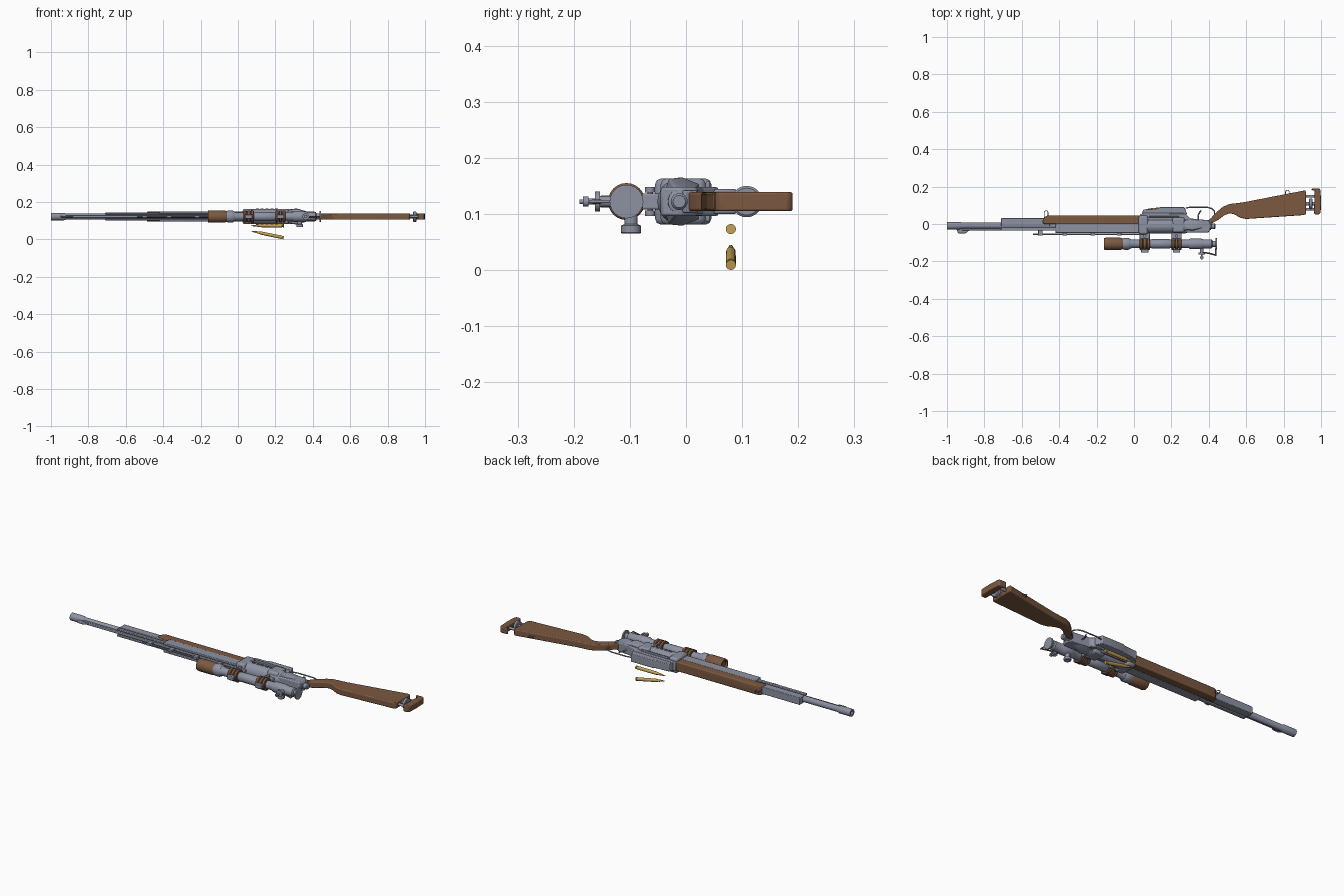
import bpy, bmesh, math
from mathutils import Matrix, Vector

if "Cube" in bpy.data.objects:
    bpy.data.objects.remove(bpy.data.objects["Cube"])

Z = 0.122  # the rifle lies on its side; its mid plane is at this height


def material(name, rgb):
    m = bpy.data.materials.new(name)
    m.diffuse_color = (*rgb, 1)
    m.use_nodes = True
    m.node_tree.nodes["Principled BSDF"].inputs["Base Color"].default_value = m.diffuse_color
    return m


STEEL = material("blue grey steel", (0.27, 0.29, 0.365))
WOOD = material("brown wood", (0.20, 0.10, 0.053))
BRASS = material("brass", (0.56, 0.36, 0.09))


def finish(name, bm, mat, bevel=0, segs=2):
    bmesh.ops.recalc_face_normals(bm, faces=bm.faces)
    me = bpy.data.meshes.new(name)
    bm.to_mesh(me)
    bm.free()
    ob = bpy.data.objects.new(name, me)
    bpy.context.collection.objects.link(ob)
    me.materials.append(mat)
    if bevel:
        b = ob.modifiers.new("bevel", 'BEVEL')
        b.width, b.segments, b.limit_method = bevel, segs, 'ANGLE'
    return ob


def box(name, x, y, z, mat=STEEL, bevel=0.003):
    """Box from (min, max) pairs on each axis."""
    bm = bmesh.new()
    bmesh.ops.create_cube(bm, size=1)
    for v in bm.verts:
        v.co = [(a + b) / 2 + c * (b - a) for (a, b), c in zip((x, y, z), v.co)]
    return finish(name, bm, mat, bevel)


def lathe(name, pts, at=(0, 0, 0), axis='x', mat=STEEL, n=24, close=False):
    """Turn (distance, radius) points about an axis; close makes a hollow tube."""
    bm = bmesh.new()
    rings = [[bm.verts.new((d, r * math.cos(2 * math.pi * i / n), r * math.sin(2 * math.pi * i / n)))
              for i in range(n)] for d, r in pts]
    pairs = list(zip(rings, rings[1:])) + ([(rings[-1], rings[0])] if close else [])
    for a, b in pairs:
        for i in range(n):
            bm.faces.new((a[i], a[(i + 1) % n], b[(i + 1) % n], b[i]))
    if not close:
        bm.faces.new(rings[0])
        bm.faces.new(rings[-1])
    rot = {'x': Matrix(), 'y': Matrix.Rotation(math.pi / 2, 4, 'Z'),
           'z': Matrix.Rotation(-math.pi / 2, 4, 'Y')}[axis]
    bmesh.ops.transform(bm, matrix=Matrix.Translation(Vector(at)) @ rot, verts=bm.verts)
    return finish(name, bm, mat)


def plate(name, pts, half, mat=STEEL, bevel=0.003, segs=2):
    """Side outline (x, y) extruded to both sides of the mid plane."""
    bm = bmesh.new()
    f = bm.faces.new([bm.verts.new((x, y, Z - half)) for x, y in pts])
    ext = bmesh.ops.extrude_face_region(bm, geom=[f])["geom"]
    bmesh.ops.translate(bm, vec=(0, 0, 2 * half), verts=[e for e in ext if isinstance(e, bmesh.types.BMVert)])
    return finish(name, bm, mat, bevel, segs)


def wire(name, pts, r, mat=STEEL):
    cu = bpy.data.curves.new(name, 'CURVE')
    cu.dimensions, cu.bevel_depth, cu.bevel_resolution = '3D', r, 2
    sp = cu.splines.new('POLY')
    sp.points.add(len(pts) - 1)
    for p, c in zip(sp.points, pts):
        p.co = (*c, 1)
    cu.use_fill_caps = True
    cu.materials.append(mat)
    ob = bpy.data.objects.new(name, cu)
    bpy.context.collection.objects.link(ob)


# Barrel with hollow muzzle, top rib and front sight
BY = -0.009
lathe("barrel", [(-1, .010), (-1, .020), (-.93, .020), (-.92, .016), (.05, .018), (.05, .010), (-.9, .010)],
      (0, BY, Z), close=True)
box("barrel_rib", (-.92, .03), (-.034, -.018), (Z - .008, Z + .008))
plate("front_sight", [(-.95, -.025), (-.94, -.05), (-.90, -.05), (-.87, -.025)], .004)
box("fore_end_steel", (-.71, -.45), (-.012, .031), (Z - .020, Z + .020))
for k, s in (("left", -1), ("right", 1)):
    box("barrel_side_rail_" + k, (-.71, .03), (-.036, -.018), (Z + s * .016 - .005, Z + s * .016 + .005))
    box("barrel_shroud_" + k, (-.42, .04), (-.048, .004), (Z + s * .020 - .006, Z + s * .020 + .006))
wire("sight_rod", [(-.54, -.055, Z), (.05, -.055, Z)], .004)
for i, x in enumerate((-.5, -.37, -.22, -.08)):
    box(f"rod_bracket_{i}", (x - .012, x + .012), (-.062, -.03), (Z - .007, Z + .007), bevel=.002)

# Wooden handguard with sling loop
plate("handguard", [(-.49, .006), (-.48, .036), (-.465, .045), (.03, .045), (.03, .0), (-.48, .0)],
      .026, WOOD, .009, 3)


def sling_loop(name, x, y):
    wire(name, [(x - .010, y - .01, Z), (x - .010, y + .018, Z), (x - .004, y + .026, Z),
                (x + .004, y + .026, Z), (x + .010, y + .018, Z), (x + .010, y - .01, Z)], .0022)


sling_loop("front_sling_loop", -.47, .045)
sling_loop("rear_sling_loop", .82, .155)

# Receiver, magazine and ribs
lathe("receiver", [(.025, .030), (.035, .041), (.27, .041), (.29, .034), (.41, .022), (.415, .012)], (0, -.010, Z))
plate("receiver_body", [(.03, -.045), (.03, .05), (.05, .058), (.27, .058), (.30, .030), (.40, .020),
                        (.415, -.01), (.40, -.045)], .026, bevel=.005)
plate("magazine", [(.04, .05), (.05, .078), (.12, .082), (.14, .09), (.27, .09), (.285, .05)], .022)
box("receiver_front_band", (.025, .075), (-.055, .045), (Z - .041, Z + .041), bevel=.010)
box("receiver_rear_band", (.205, .27), (-.045, .035), (Z - .041, Z + .041), bevel=.010)
for k, s in (("left", -1), ("right", 1)):
    box("receiver_side_rail_" + k, (.08, .24), (.035, .043), (Z + s * .028 - .008, Z + s * .028 + .008))
    for i in range(5):
        x = .095 + i * .026
        box(f"receiver_vent_{k}_{i}", (x, x + .016), (-.014, -.006), (Z + s * .040 - .003, Z + s * .040 + .003), bevel=0)
    # Flared bolt wings behind the receiver
    bm = bmesh.new()
    prof = [(.008, -.020), (.020, -.034), (.040, -.028), (.042, -.004), (.030, .026), (.010, .016)]
    rows = [[bm.verts.new((x, -.002 + y * f, Z + s * z * f)) for z, y in prof]
            for x, f in ((.27, .9), (.315, 1.02), (.37, .62), (.41, .4))]
    for a, b in zip(rows, rows[1:]):
        for i in range(6):
            bm.faces.new((a[i], a[(i + 1) % 6], b[(i + 1) % 6], b[i]))
    bm.faces.new(rows[0])
    bm.faces.new(rows[-1])
    finish("bolt_wing_" + k, bm, STEEL, .003)
lathe("bolt_end", [(.40, .015), (.43, .015), (.435, .011)], (0, -.012, Z))

# Trigger and guard
wire("trigger_guard", [(.275, .085, Z), (.30, .090, Z), (.39, .090, Z), (.415, .083, Z), (.43, .068, Z),
                       (.43, .05, Z)], .0035)
wire("trigger", [(.345, .02, Z), (.342, .045, Z), (.350, .060, Z), (.358, .072, Z)], .004)

# Stock with thumb grip, adjustable butt
plate("stock", [(.385, .012), (.41, .030), (.44, .062), (.475, .092), (.51, .107), (.58, .115), (.915, .180),
                (.92, .172), (.92, .055), (.912, .048), (.60, .027), (.57, .033), (.535, .052), (.51, .058),
                (.48, .045), (.45, .022), (.42, .006), (.395, .0)], .017, WOOD, .010, 3)
plate("stock_collar", [(.37, .016), (.41, .020), (.42, -.002), (.38, -.025)], .020)
for i, y in enumerate((.078, .148)):
    lathe(f"butt_post_{i}", [(.91, .007), (.97, .007)], (0, y, Z), n=16)
lathe("butt_adjust_shaft", [(.91, .010), (.97, .010)], (0, .108, Z))
lathe("butt_adjust_wheel", [(.936, .024), (.939, .028), (.951, .028), (.954, .024)], (0, .108, Z))
plate("butt_pad", [(.962, .056), (.970, .050), (.990, .052), (.998, .062), (1.0, .12), (.997, .182), (.990, .190),
                   (.950, .190), (.948, .182), (.966, .178)], .017, WOOD, .008, 3)

# Scope
SY = -.106
lathe("scope_tube", [(-.055, .026), (-.02, .026), (-.01, .022), (.09, .022), (.095, .025), (.19, .025), (.195, .022),
                     (.29, .022), (.30, .028), (.36, .028), (.37, .024), (.415, .024), (.42, .018)], (0, SY, Z))
lathe("scope_objective", [(-.15, .022), (-.16, .024), (-.16, .031), (-.15, .033), (-.075, .033), (-.055, .027)],
      (0, SY, Z), mat=WOOD)
lathe("scope_front_collar", [(-.06, .030), (-.05, .032), (-.03, .032), (-.02, .027)], (0, SY, Z))
for k, x in (("front", .03), ("rear", .2)):
    for i in range(3):
        lathe(f"{k}_scope_ring_{i}", [(x + i * .019, .030), (x + .003 + i * .019, .033), (x + .014 + i * .019, .033),
                                     (x + .017 + i * .019, .030)], (0, SY, Z), mat=WOOD)
    box(k + "_ring_clamp", (x + .008, x + .047), (-.153, -.134), (Z - .011, Z + .011))
    box(k + "_scope_mount", (x, x + .055), (-.080, -.045), (Z - .014, Z + .014))
    lathe(k + "_mount_screw", [(-.026, .005), (-.026, .009), (-.016, .009), (-.016, .005), (.016, .005),
                               (.016, .009), (.026, .009)], (x + .027, -.064, Z), 'z', n=16)
lathe("scope_side_knob", [(-.057, .016), (-.055, .018), (-.043, .018), (-.040, .012), (-.015, .012)],
      (.33, -.098, Z), 'z')
lathe("scope_top_knob", [(-.190, .004), (-.184, .004), (-.184, .009), (-.174, .009), (-.174, .005), (-.162, .005),
                         (-.162, .018), (-.153, .018), (-.153, .010), (-.125, .010)], (.362, 0, Z), 'y')
lathe("scope_eyepiece", [(.415, .016), (.436, .016), (.436, .030), (.443, .030)], (0, SY, Z))
wire("scope_flap_lever", [(.362, -.152, Z), (.40, -.156, Z), (.435, -.166, Z)], .004, WOOD)
wire("scope_flap_pin", [(.437, -.13, Z), (.437, -.172, Z)], .003)

# Two loose cartridges, one tilted
for i, (z, tilt) in enumerate(((.073, 0), (.0265, .2))):
    ob = lathe(f"cartridge_{i}", [(-.088, .0008), (-.075, .0035), (-.055, .0056), (-.045, .006), (-.032, .0085),
                                  (.078, .009), (.079, .007), (.083, .007), (.084, .009), (.088, .009)],
               mat=BRASS, n=20)
    ob.location = (.158, .08, z)
    ob.rotation_euler.y = tilt

# Smooth shading with sharp edges kept
bpy.ops.object.select_all(action='DESELECT')
for ob in bpy.data.objects:
    if ob.type == 'MESH':
        ob.select_set(True)
        bpy.context.view_layer.objects.active = ob
bpy.ops.object.shade_smooth_by_angle(angle=math.radians(35))
